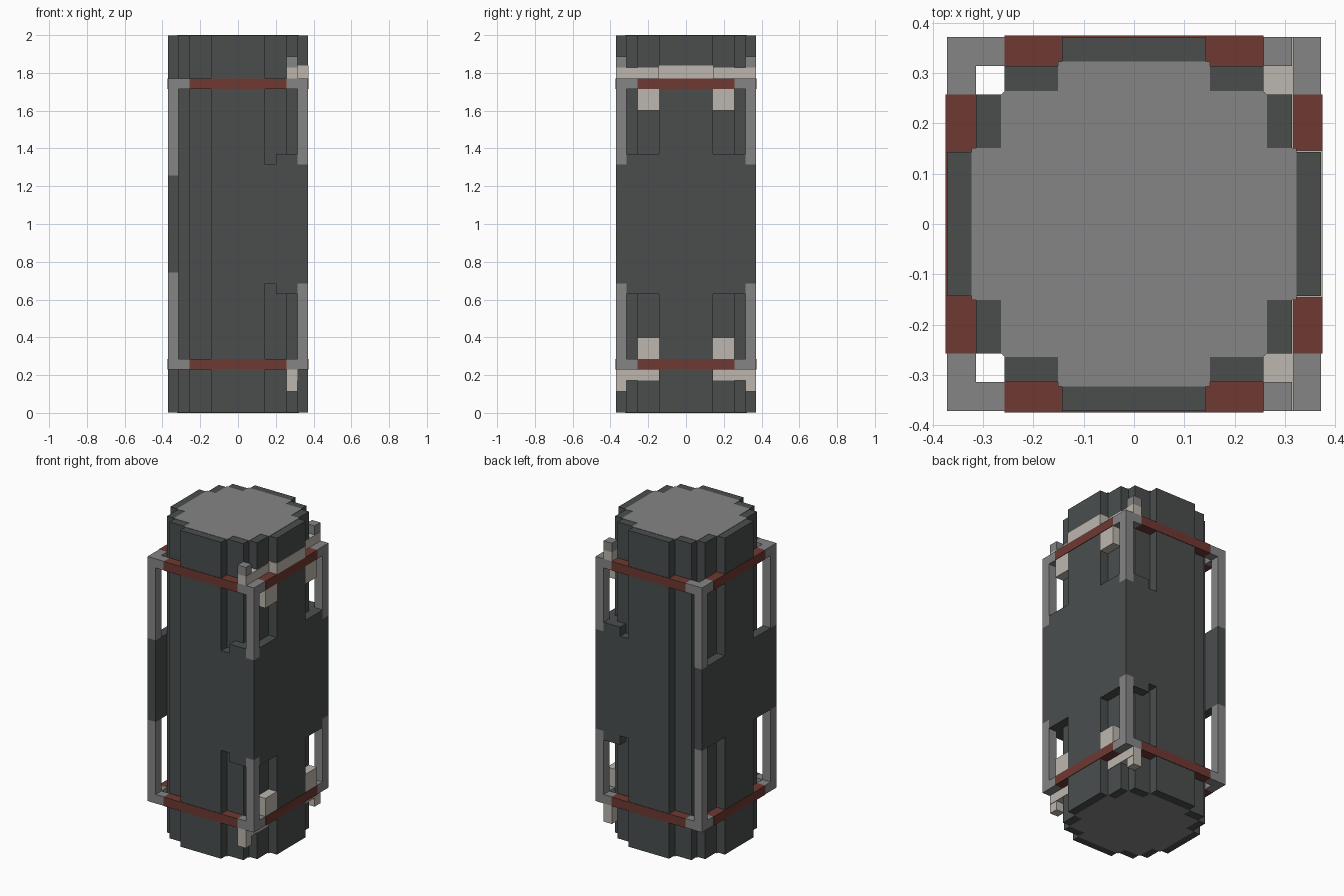
import bpy
import bmesh

cube = bpy.data.objects.get("Cube")
if cube:
    bpy.data.objects.remove(cube, do_unlink=True)

U = 2 / 35          # one block of the grid
EPS = 0.05          # small outset, in blocks, for flush plates


def material(name, rgb):
    m = bpy.data.materials.new(name)
    m.use_nodes = True
    m.diffuse_color = (*rgb, 1)
    m.node_tree.nodes["Principled BSDF"].inputs["Base Color"].default_value = (*rgb, 1)
    return m


DARK = material("dark slate", (0.069, 0.076, 0.076))
GREY = material("mid grey", (0.235, 0.235, 0.235))
RED = material("dull red", (0.156, 0.04, 0.032))
BEIGE = material("pale beige", (0.503, 0.468, 0.423))


def finish(name, bm, mat):
    bmesh.ops.recalc_face_normals(bm, faces=bm.faces)
    mesh = bpy.data.meshes.new(name)
    bm.to_mesh(mesh)
    bm.free()
    mesh.materials.append(mat)
    bpy.context.collection.objects.link(bpy.data.objects.new(name, mesh))


def box(name, mat, xs, ys, zs):
    """Box between pairs of grid limits."""
    bm = bmesh.new()
    bmesh.ops.create_cube(bm, size=1)
    for v in bm.verts:
        v.co = [U * (a + (b - a) * (c + 0.5)) for c, (a, b) in zip(v.co, (xs, ys, zs))]
    finish(name, bm, mat)


def prism(name, mat, quarter, z0, z1):
    """Upright prism from one quarter of a four-way symmetric outline."""
    outline = []
    for _ in range(4):
        outline += quarter
        quarter = [(-y, x) for x, y in quarter]
    bm = bmesh.new()
    face = bm.faces.new([bm.verts.new((x * U, y * U, z0)) for x, y in outline])
    top = bmesh.ops.extrude_face_region(bm, geom=[face])["geom"]
    for v in top:
        if isinstance(v, bmesh.types.BMVert):
            v.co.z = z1
    finish(name, bm, mat)


def span(s, a, b):
    """Interval a..b mirrored to the side s."""
    return tuple(sorted((s * a, s * b)))


# Stepped round column and its inset end caps
prism("column", DARK, [(6.5, -2.5), (6.5, 2.5), (5.5, 2.5), (5.5, 4.5),
                       (4.5, 4.5), (4.5, 5.5), (2.5, 5.5), (2.5, 6.5)], 0.002, 1.998)
cap = [(5.64, -2.65), (5.64, 2.65), (4.62, 2.65), (4.62, 4.5),
       (4.5, 4.62), (2.65, 4.62), (2.65, 5.64)]
prism("top_cap", GREY, cap, 1.994, 2.0)
prism("bottom_cap", GREY, cap, 0.0, 0.006)

# Square frame rings: red rails with grey corners
for level, z in (("lower", (4, 5)), ("upper", (30, 31))):
    for s, front, side in ((-1, "front", "right"), (1, "back", "left")):
        rail = span(s, 5.5, 6.5 + EPS)
        box(f"{level}_{front}_rail", RED, (-4.5, 4.5), rail, z)
        box(f"{level}_{side}_rail", RED, rail, (-4.5, 4.5), z)
        for t in (-1, 1):
            box(f"{level}_corner_x", GREY, span(s, 4.5, 6.5), span(t, 5.5, 6.5), z)
            box(f"{level}_corner_y", GREY, span(s, 5.5, 6.5), span(t, 4.5, 5.5), z)

# Corner posts, broken by the middle panels
for sx, low, high in ((-1, 13, 22), (1, 12, 23)):
    for sy in (-1, 1):
        for z in ((5, low), (high, 30)):
            box("corner_post", GREY, span(sx, 5.5, 6.5), span(sy, 5.5, 6.5), z)

# Thin panel on one side, thick wrapped housing on the other
box("right_panel", DARK, (-6.5, -5.5), (-6.5, 6.5), (13, 22))
box("left_housing", DARK, (2.5, 6.5), (-6.5, 6.5), (12, 23))
box("left_housing_lip", DARK, (3.5, 5.5), (-6.5, 6.5), (11, 24))
box("left_housing_face", DARK, (3.5, 6.5), (-5.5, 5.5), (11, 24))

# Pale fittings around the rings on the housing side
for s in (-1, 1):
    for z in ((5, 7), (28, 30)):
        box("clamp_block", BEIGE, (5.5, 6.5), span(s, 2.5, 4.5), z)
    for z in ((3, 4), (31, 32)):
        box("cross_bar", BEIGE, (4.5, 5.5 + EPS), span(s, 2.5, 6.5), z)
    box("lower_stud", BEIGE, (4.5, 5.5), span(s, 5.5, 6.5), (2, 3))
    box("upper_stud", GREY, (4.5, 5.5), span(s, 5.5, 6.5), (32, 33))
box("upper_bar_centre", BEIGE, (5.5, 6.5 + EPS), (-2.5 - EPS, 2.5 + EPS), (31, 32.2))
